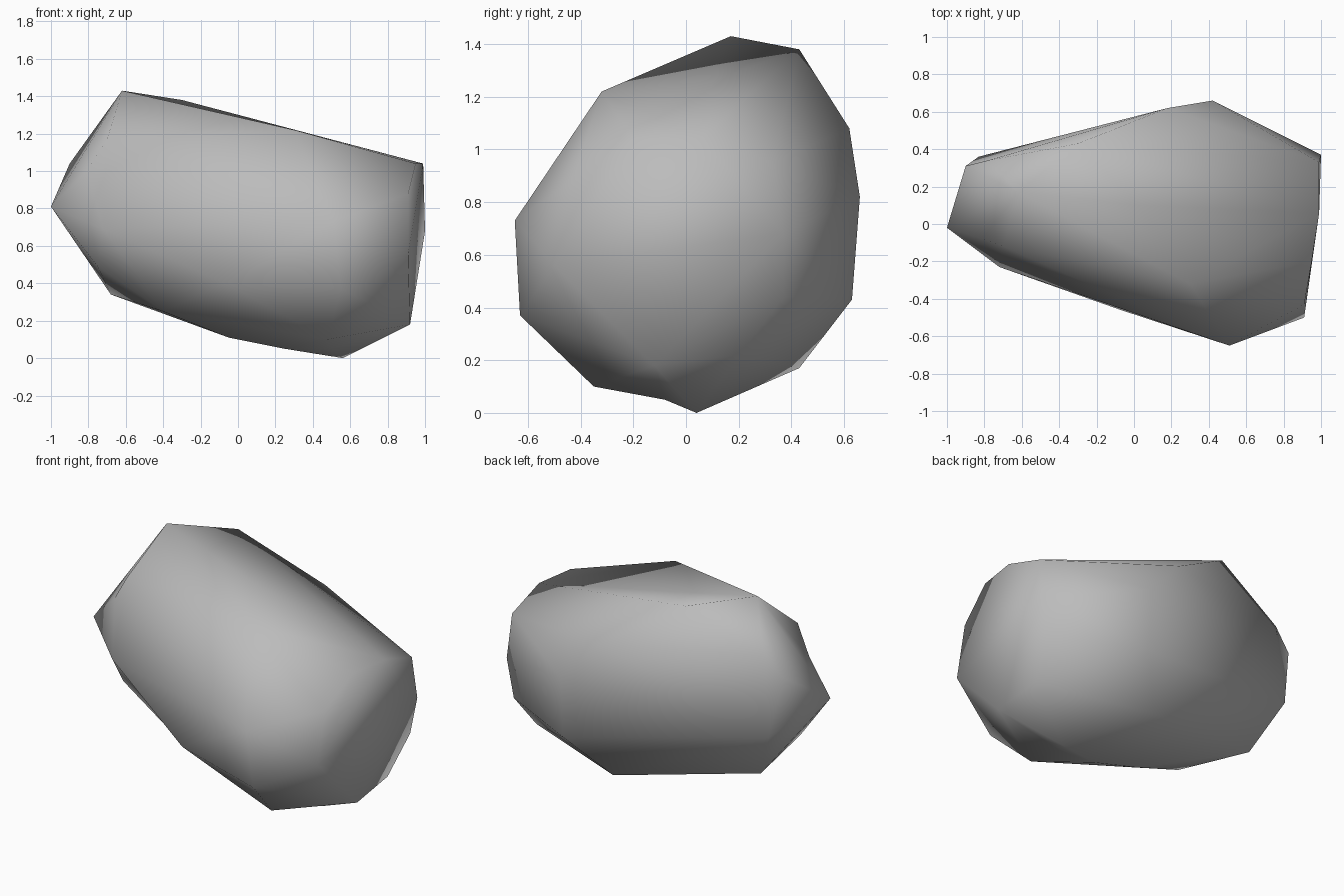
import bpy
import bmesh
from mathutils import Vector
from mathutils.geometry import intersect_point_line

# Remove the default cube only
default_cube = bpy.data.objects.get("Cube")
if default_cube is not None:
    bpy.data.objects.remove(default_cube, do_unlink=True)


def make_material(name, colour):
    """Plain single-colour material for viewport and render."""
    material = bpy.data.materials.new(name)
    material.use_nodes = True
    material.diffuse_color = colour
    shader = material.node_tree.nodes["Principled BSDF"]
    shader.inputs["Base Color"].default_value = colour
    shader.inputs["Roughness"].default_value = 0.9
    return material


# Corner points of the boulder, grouped by the region of stone they shape
blunt_end = [(.95, -.2, 1.04), (.99, .06, 1.04), (.99, .33, .95), (1, .37, .68),
             (.95, .37, .44), (.91, .2, .22), (.92, -.12, .18),
             (.91, -.5, .56), (.91, -.43, .88)]
pointed_end = [(-1, -.02, .81), (-.9, .31, 1.04), (-.7, -.12, 1.17),
               (-.78, .34, 1.16), (-.83, .36, .66), (-.72, -.23, .69)]
crown = [(-.62, .17, 1.43), (-.3, .43, 1.38), (.3, -.32, 1.22)]
front_bulge = [(.51, -.65, .73), (.55, -.63, .37), (-.07, -.46, .4)]
back_bulge = [(.18, .62, 1.08), (.42, .66, .82), (.42, .63, .43)]
underside = [(.56, .04, 0), (.25, -.06, .05), (.48, -.35, .1), (.21, .43, .17),
             (-.05, -.02, .11), (-.4, -.08, .25), (-.68, .22, .34)]

# Shallow hollows pressed into the nearest ridge of the stone
hollows = [(-.81, -.08, 1), (-.75, -.08, .49), (.5, -.08, .05), (.02, .1, 1.26)]


def distance_to_edge(point, edge):
    """Distance from a point to the part of the line inside the edge."""
    start, end = (vert.co for vert in edge.verts)
    nearest, factor = intersect_point_line(point, start, end)
    if factor < 0:
        nearest = start
    elif factor > 1:
        nearest = end
    return (point - nearest).length


def press_hollow(bm, point):
    """Split the ridge nearest to the point and move the new corner there."""
    ridge = min(bm.edges, key=lambda edge: distance_to_edge(point, edge))
    split = bmesh.ops.subdivide_edges(bm, edges=[ridge], cuts=1)
    for item in split["geom_inner"]:
        if isinstance(item, bmesh.types.BMVert):
            item.co = point
    bmesh.ops.triangulate(bm, faces=bm.faces)


def build_boulder(name, regions, material):
    """Wrap a tight skin around the corner points, then press the hollows."""
    bm = bmesh.new()
    for region in regions:
        for corner in region:
            bm.verts.new(corner)
    hull = bmesh.ops.convex_hull(bm, input=bm.verts)
    loose = {item for key in ("geom_interior", "geom_unused")
             for item in hull[key] if isinstance(item, bmesh.types.BMVert)}
    bmesh.ops.delete(bm, geom=list(loose), context="VERTS")
    for point in hollows:
        press_hollow(bm, Vector(point))
    bmesh.ops.recalc_face_normals(bm, faces=bm.faces)

    mesh = bpy.data.meshes.new(name)
    bm.to_mesh(mesh)
    bm.free()
    mesh.materials.append(material)
    boulder = bpy.data.objects.new(name, mesh)
    bpy.context.collection.objects.link(boulder)
    return boulder


stone_grey = make_material("stone_grey", (.5, .5, .5, 1))
regions = [blunt_end, pointed_end, crown, front_bulge, back_bulge, underside]
boulder = build_boulder("boulder", regions, stone_grey)

# Soft, weathered shading over the whole stone
for polygon in boulder.data.polygons:
    polygon.use_smooth = True
